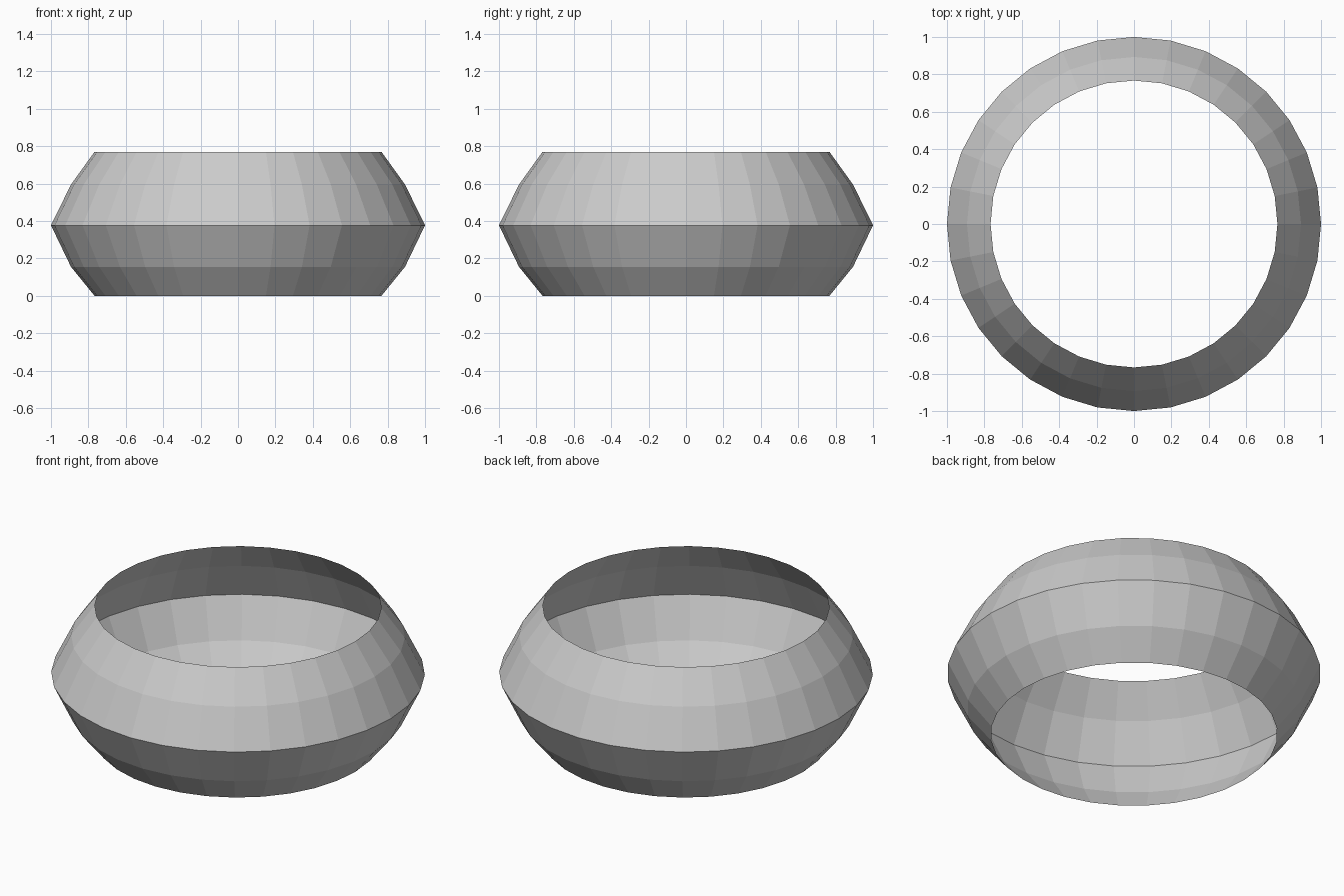
import bpy, bmesh
from math import cos, sin, pi

if "Cube" in bpy.data.objects:
    bpy.data.objects.remove(bpy.data.objects["Cube"])

SEGMENTS = 32
# Side profile of the open band: (radius, height), bottom to top
PROFILE = [(0.767, 0.0), (0.893, 0.155), (1.0, 0.377), (0.893, 0.595), (0.767, 0.77)]


def lathe(name, profile, segments):
    bm = bmesh.new()
    rings = [[bm.verts.new((r * cos(2 * pi * i / segments), r * sin(2 * pi * i / segments), z))
              for i in range(segments)] for r, z in profile]
    for low, high in zip(rings, rings[1:]):
        for i in range(segments):
            j = (i + 1) % segments
            bm.faces.new((low[i], low[j], high[j], high[i]))
    mesh = bpy.data.meshes.new(name)
    bm.to_mesh(mesh)
    bm.free()
    obj = bpy.data.objects.new(name, mesh)
    bpy.context.collection.objects.link(obj)
    return obj


# Faceted, single-walled ring with a sharp middle ridge
lathe("ring_band", PROFILE, SEGMENTS)
